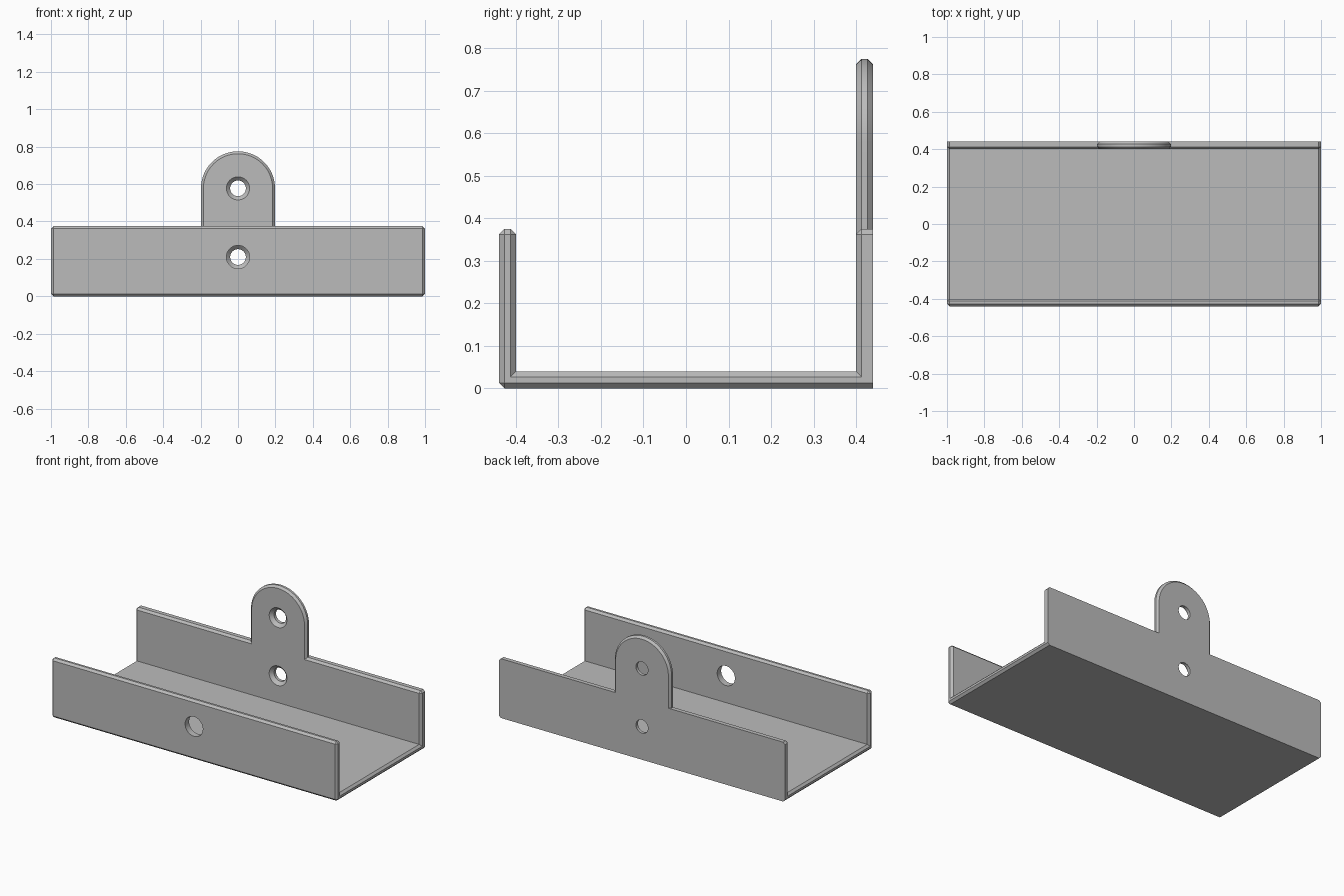
import bpy, bmesh, math
from mathutils import Matrix, Vector

cube = bpy.data.objects.get("Cube")
if cube:
    bpy.data.objects.remove(cube, do_unlink=True)

HALF_LEN, HALF_DEPTH = 1.0, 0.44
WALL, WALL_TOP, CHAMFER = 0.04, 0.375, 0.013
TAB_R, TAB_Z, HOLE_Z = 0.198, 0.577, 0.21
SINK_R, HOLE_R = 0.062, 0.042
INNER = HALF_DEPTH - WALL

grey = bpy.data.materials.new("light grey")
grey.use_nodes = True
colour = (0.5, 0.5, 0.5, 1)
grey.diffuse_color = colour
grey.node_tree.nodes["Principled BSDF"].inputs["Base Color"].default_value = colour


def make_object(name, bm):
    bmesh.ops.recalc_face_normals(bm, faces=bm.faces)
    mesh = bpy.data.meshes.new(name)
    bm.to_mesh(mesh)
    bm.free()
    mesh.materials.append(grey)
    obj = bpy.data.objects.new(name, mesh)
    bpy.context.collection.objects.link(obj)
    return obj


def extrude_profile(points, direction):
    bm = bmesh.new()
    face = bm.faces.new([bm.verts.new(p) for p in points])
    grown = bmesh.ops.extrude_face_region(bm, geom=[face], use_keep_orig=True)
    verts = [v for v in grown["geom"] if isinstance(v, bmesh.types.BMVert)]
    bmesh.ops.translate(bm, verts=verts, vec=Vector(direction))
    bmesh.ops.recalc_face_normals(bm, faces=bm.faces)
    return bm


def chamfer(bm, edges):
    bmesh.ops.bevel(bm, geom=edges, offset=CHAMFER, offset_type='OFFSET',
                    segments=1, profile=0.5, affect='EDGES')


def combine(target, other, operation):
    mod = target.modifiers.new(operation.title(), 'BOOLEAN')
    mod.operation, mod.solver, mod.object = operation, 'EXACT', other
    bpy.context.view_layer.objects.active = target
    bpy.ops.object.modifier_apply(modifier=mod.name)
    bpy.data.objects.remove(other, do_unlink=True)


def drill(target, y0, y1, z, r0, r1):
    bm = bmesh.new()
    place = Matrix.Translation((0, (y0 + y1) / 2, z)) @ Matrix.Rotation(-math.pi / 2, 4, 'X')
    bmesh.ops.create_cone(bm, cap_ends=True, segments=48, radius1=r0, radius2=r1,
                          depth=y1 - y0, matrix=place)
    cutter = make_object("hole_cutter", bm)
    cutter.hide_render = True
    combine(target, cutter, 'DIFFERENCE')


# U-shaped channel: every outer edge is chamfered except around the flat back
D = HALF_DEPTH
section = [(-D, 0), (D, 0), (D, WALL_TOP), (INNER, WALL_TOP), (INNER, WALL),
           (-INNER, WALL), (-INNER, WALL_TOP), (-D, WALL_TOP)]
bm = extrude_profile([(-HALF_LEN, y, z) for y, z in section], (2 * HALF_LEN, 0, 0))
chamfer(bm, [e for e in bm.edges
             if e.is_convex and not all(v.co.y > D - 0.001 for v in e.verts)])
channel = make_object("mounting_channel", bm)

# Rounded hanging tab rising from the back wall
arc = [math.pi * i / 40 for i in range(41)]
outline = [(TAB_R * math.cos(a), TAB_Z + TAB_R * math.sin(a)) for a in arc]
outline += [(-TAB_R, 0.3), (TAB_R, 0.3)]
bm = extrude_profile([(x, INNER, z) for x, z in outline], (0, WALL, 0))
chamfer(bm, [e for e in bm.edges
             if abs(e.verts[0].co.y - e.verts[1].co.y) < 0.001])
combine(channel, make_object("hanging_tab", bm), 'UNION')

# Access hole in the front wall, countersunk screw holes in the back
drill(channel, -D - 0.1, -INNER + 0.1, HOLE_Z, SINK_R, SINK_R)
for z in (HOLE_Z, TAB_Z):
    drill(channel, INNER - 0.1, D + 0.1, z, HOLE_R, HOLE_R)
    drill(channel, INNER - 0.01, INNER + 0.03, z, SINK_R + 0.01, SINK_R - 0.03)

# Smooth the curves and keep the chamfers crisp
for obj in bpy.context.selected_objects:
    obj.select_set(False)
channel.select_set(True)
bpy.context.view_layer.objects.active = channel
bpy.ops.object.shade_smooth_by_angle(angle=math.radians(30))
